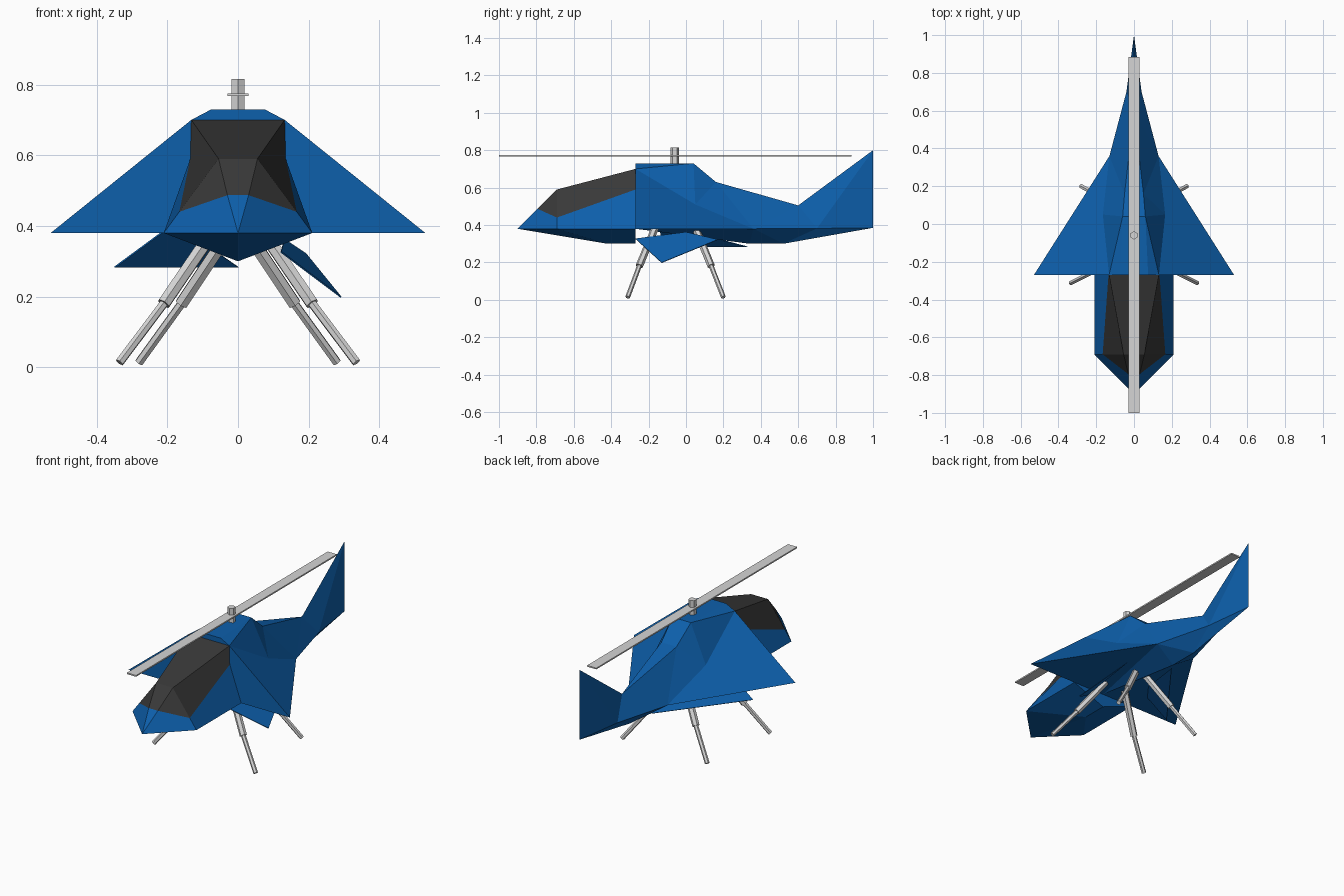
import bpy, bmesh
from mathutils import Vector

if "Cube" in bpy.data.objects:
    bpy.data.objects.remove(bpy.data.objects["Cube"])


def material(name, rgb):
    m = bpy.data.materials.new(name)
    m.diffuse_color = (*rgb, 1)
    m.use_nodes = True
    m.node_tree.nodes["Principled BSDF"].inputs["Base Color"].default_value = m.diffuse_color
    return m


BLUE = material("hull blue", (0.004, 0.115, 0.41))
BLACK = material("canopy black", (0.04, 0.04, 0.04))
GREY = material("light grey", (0.66, 0.66, 0.66))


def finish(name, bm, mats):
    bmesh.ops.remove_doubles(bm, verts=bm.verts, dist=0.0005)
    bmesh.ops.recalc_face_normals(bm, faces=bm.faces)
    me = bpy.data.meshes.new(name)
    bm.to_mesh(me)
    bm.free()
    for m in mats:
        me.materials.append(m)
    ob = bpy.data.objects.new(name, me)
    bpy.context.collection.objects.link(ob)
    return ob


def mirrored_shell(name, pts, groups, mats):
    """Half shell given as named points and faces, mirrored across x."""
    bm = bmesh.new()
    for side in (1, -1):
        vs = {k: bm.verts.new((p[0] * side, p[1], p[2])) for k, p in pts.items()}
        for index, faces in enumerate(groups):
            for f in faces.split():
                bm.faces.new([vs[c] for c in f]).material_index = index
    return finish(name, bm, mats)


def rod(name, a, b, radius, sides=6):
    a, b = Vector(a), Vector(b)
    bm = bmesh.new()
    bmesh.ops.create_cone(bm, cap_ends=True, segments=sides, radius1=radius,
                          radius2=radius, depth=(b - a).length)
    ob = finish(name, bm, [GREY])
    ob.location = (a + b) / 2
    ob.rotation_euler = (b - a).to_track_quat('Z', 'Y').to_euler()
    return ob


def plate(name, corners, thickness=0.004):
    bm = bmesh.new()
    f = bm.faces.new([bm.verts.new(c) for c in corners])
    f.normal_update()
    shift = f.normal * thickness
    out = bmesh.ops.extrude_face_region(bm, geom=[f], use_keep_orig=True)
    new = [v for v in out["geom"] if isinstance(v, bmesh.types.BMVert)]
    bmesh.ops.translate(bm, verts=new, vec=shift)
    return finish(name, bm, [BLUE])


# Nose section with canopy
mirrored_shell("cockpit", {
    "N": (0, -.90, .38), "S": (.21, -.69, .38), "s": (.21, -.27, .38),
    "B": (.166, -.69, .44), "b": (.135, -.27, .59),
    "D": (.03, -.795, .487), "d": (0, -.795, .487),
    "R": (.055, -.69, .59), "r": (.132, -.27, .70),
    "T": (0, -.69, .59), "t": (0, -.27, .70),
    "K": (0, -.42, .30), "k": (0, -.27, .30),
}, ["NDd NSBD SsbB NKS KksS ktrbs", "TRrt RBbr dDRT DBR"], [BLUE, BLACK])

# Delta wing body, hump, boom and tail fin
mirrored_shell("wing_body_and_tail", {
    "H": (.075, -.27, .73), "h": (.06, .04, .73), "T": (.05, .16, .63),
    "I": (0, -.27, .73), "i": (0, .04, .73), "t": (0, .16, .63),
    "A": (.132, -.27, .70), "P": (.165, .05, .51), "W": (.53, -.27, .38),
    "C": (.13, .36, .38), "M": (.04, .70, .382), "R": (0, .60, .505),
    "E": (0, 1, .385), "F": (0, 1, .80),
    "K": (0, -.27, .38), "k": (0, .34, .30), "q": (0, .52, .30),
}, ["IKWAH IHhi ihTt HAh APh AWP WCP hPT PCT tTR TCR RCM RMF MEF "
    "KCW KkC kqC qMC qEM"], [BLUE])

# Small fins under the body
plate("right_lower_fin", [(.12, -.27, .325), (.29, -.13, .197),
                          (.19, .17, .32), (.13, 0, .36)])
plate("left_lower_fin", [(-.35, -.13, .285), (0, .33, .285), (-.18, -.14, .41)])

# Telescopic legs
for side, label in ((1, "right"), (-1, "left")):
    for end, foot, knee, hip in (
            ("front", (.335, -.312, .014), (.21, -.25, .18), (.07, -.165, .385)),
            ("rear", (.28, .20, .014), (.16, .135, .18), (.03, .055, .375))):
        f, k, h = [(p[0] * side, p[1], p[2]) for p in (foot, knee, hip)]
        rod(f"{label}_{end}_lower_leg", f, k, .013)
        rod(f"{label}_{end}_upper_leg", k, h, .02)

# Rotor mast and blade
rod("rotor_mast", (0, -.06, .70), (0, -.06, .815), .022)
bm = bmesh.new()
bmesh.ops.create_cube(bm, size=1)
bmesh.ops.scale(bm, verts=bm.verts, vec=(.06, 1.885, .008))
bmesh.ops.translate(bm, verts=bm.verts, vec=(0, -.0575, .771))
finish("rotor_blade", bm, [GREY])
